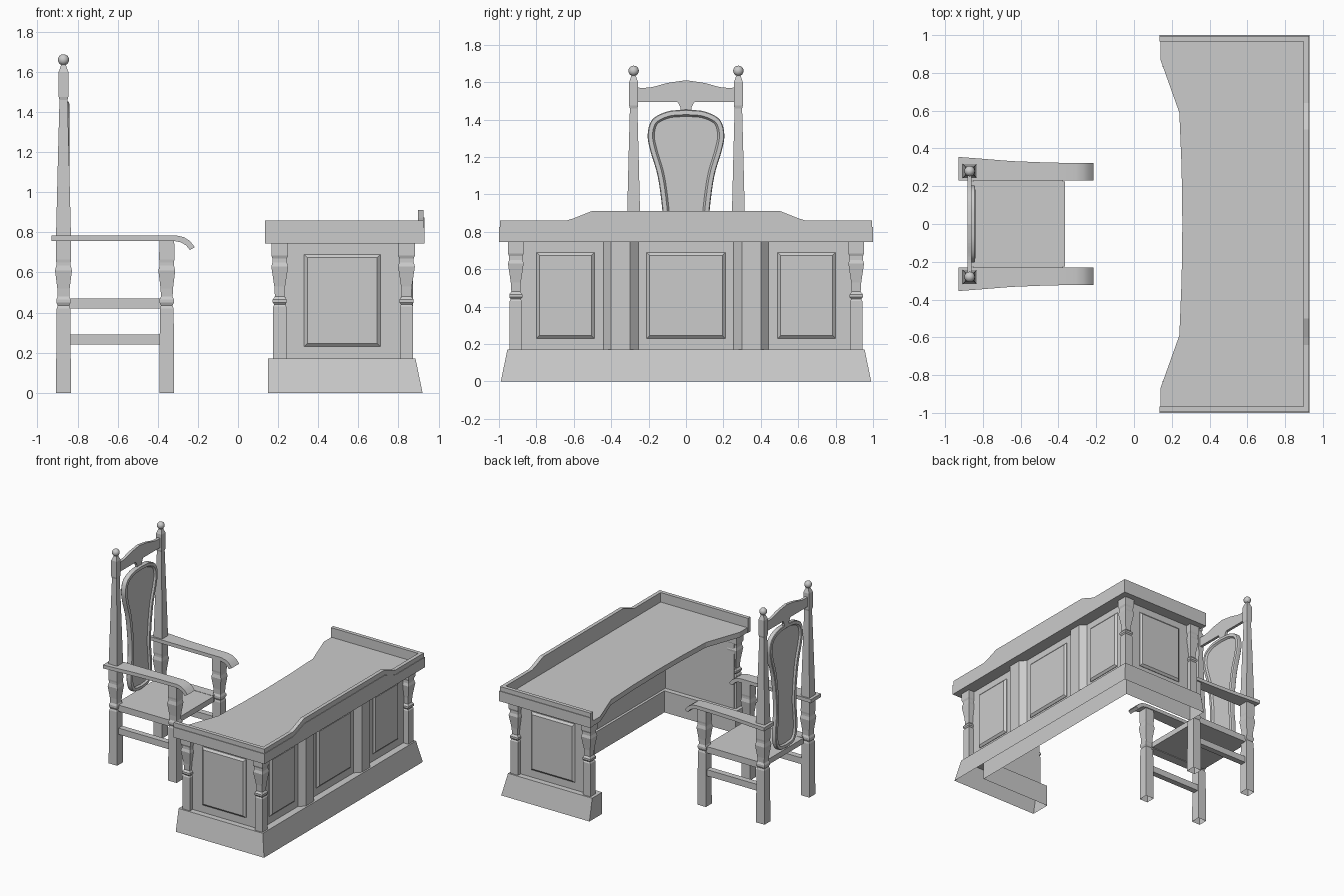
import bpy, bmesh
from mathutils import Vector

if "Cube" in bpy.data.objects:
    bpy.data.objects.remove(bpy.data.objects["Cube"])

def loft(name, rings, caps=(True, True), smooth=False):
    """Skin equal-length closed rings of 3D points into one object."""
    bm = bmesh.new()
    vs = [[bm.verts.new(p) for p in r] for r in rings]
    n = len(rings[0])
    for a, b in zip(vs, vs[1:]):
        for i in range(n):
            j = (i + 1) % n
            bm.faces.new((a[i], a[j], b[j], b[i]))
    if caps[0]:
        bm.faces.new(vs[0][::-1])
    if caps[1]:
        bm.faces.new(vs[-1])
    bmesh.ops.recalc_face_normals(bm, faces=bm.faces)
    me = bpy.data.meshes.new(name)
    bm.to_mesh(me)
    bm.free()
    ob = bpy.data.objects.new(name, me)
    bpy.context.collection.objects.link(ob)
    if smooth:
        smooth_shade(ob)
    return ob

def smooth_shade(ob):
    bpy.ops.object.select_all(action='DESELECT')
    ob.select_set(True)
    bpy.context.view_layer.objects.active = ob
    bpy.ops.object.shade_smooth_by_angle()

def prism_x(name, yz, x0, x1):
    return loft(name, [[(x, y, z) for y, z in yz] for x in (x0, x1)])

def prism_z(name, xy, z0, z1):
    return loft(name, [[(x, y, z) for x, y in xy] for z in (z0, z1)])

def box(name, x0, x1, y0, y1, z0, z1):
    return prism_z(name, [(x0, y0), (x1, y0), (x1, y1), (x0, y1)], z0, z1)

def post(name, x, y, profile, caps=(True, True)):
    """Square post with a profile of (height, half width)."""
    return loft(name, [[(x - h, y - h, z), (x + h, y - h, z), (x + h, y + h, z), (x - h, y + h, z)]
                       for z, h in profile], caps)

def mirrored(pts):
    """Add the y-mirrored half to an open half outline."""
    return pts + [(-a, b) for a, b in reversed(pts) if a > 1e-6]

def spline(pts, steps=5):
    """Catmull-Rom through 2D points."""
    p = [Vector(q) for q in pts]
    p = [2 * p[0] - p[1]] + p + [2 * p[-1] - p[-2]]
    out = []
    for a, b, c, d in zip(p, p[1:], p[2:], p[3:]):
        for k in range(steps):
            t = k / steps
            out.append(0.5 * (2 * b + (c - a) * t + (2 * a - 5 * b + 4 * c - d) * t * t
                              + (3 * b - a - 3 * c + d) * t ** 3))
    return [tuple(v) for v in out] + [tuple(p[-2])]

def inset(pts, d):
    """Offset a clockwise closed outline inwards."""
    out = []
    for i, q in enumerate(pts):
        t = (Vector(pts[(i + 1) % len(pts)]) - Vector(pts[i - 1])).normalized()
        out.append((q[0] + t.y * d, q[1] - t.x * d))
    return out

# ---------------- desk ----------------
# flared plinth, U-shaped and open underneath
def u_ring(ox, oy, z):
    ix, iy = 0.77, 0.83
    return [(x, y, z) for x, y in ((.15, -oy), (ox, -oy), (ox, oy), (.15, oy),
                                   (.15, iy), (ix, iy), (ix, -iy), (.15, -iy))]
loft("desk_plinth", [u_ring(.92, .99, 0), u_ring(.885, .955, .17)], (False, True))

# walls
box("desk_front_wall", .79, .83, -.91, .91, .17, .75)
for s in (-1, 1):
    box("desk_side_wall", .19, .80, s * .87, s * .91, .17, .75)

# raised bevelled panels
def panel_ring(face, a0, a1, z0, z1, off, d):
    return [face(a, off, z) for a, z in ((a0 + d, z0 + d), (a1 - d, z0 + d),
                                         (a1 - d, z1 - d), (a0 + d, z1 - d))]
def panel(name, face, a0, a1):
    loft(name, [panel_ring(face, a0, a1, .23, .69, o, d)
                for o, d in ((-.005, 0), (.004, 0), (.018, .016))])
for y0, y1 in ((-.80, -.49), (-.21, .21), (.49, .80)):
    panel("desk_front_panel", lambda a, o, z: (.83 + o, a, z), y0, y1)
for s in (-1, 1):
    panel("desk_side_panel", lambda a, o, z: (a, s * (.91 + o), z), .33, .71)
    # pilasters with slanted sides
    prism_z("desk_pilaster", [(.82, s * .255), (.83, s * .255), (.872, s * .30), (.872, s * .40),
                              (.83, s * .44), (.82, s * .44)], .17, .75)

# turned corner posts
desk_post = [(.17, .033), (.43, .033), (.44, .027), (.45, .035), (.465, .035), (.48, .024),
             (.53, .027), (.63, .042), (.65, .036), (.67, .036), (.685, .042), (.75, .042)]
for s in (-1, 1):
    for x in (.208, .84):
        post("desk_post", x, s * .91, desk_post)

# table top with shaped inner edge
edge = mirrored([(.98, .14), (.87, .14), (.59, .24), (.3, .252), (0, .256)])
prism_z("desk_top", [(x, y) for y, x in edge] + [(.91, -.98), (.91, .98)], .745, .785)

# rim around three sides: wider lower band and slightly inset upper band
for s in (-1, 1):
    box("desk_side_rim_lower", .135, .93, s * .965, s * 1.0, .745, .825)
    box("desk_side_rim_upper", .135, .925, s * .965, s * .995, .825, .86)
def rim(top_a, top_b, w):
    return mirrored([(w, top_a), (.64, top_a), (.60, top_a + .012), (.50, top_b)])
prism_x("desk_front_rim_lower", [(1.0, .745)] + rim(.825, .873, 1.0) + [(-1.0, .745)], .897, .93)
prism_x("desk_front_rim_upper", [(.995, .8)] + rim(.86, .912, .995) + [(-.995, .8)], .897, .926)

# ---------------- chair ----------------
leg = [(0, .037), (.2, .036), (.42, .034), (.435, .029), (.45, .036), (.465, .036), (.48, .029),
       (.52, .031), (.61, .042), (.635, .036), (.65, .036), (.665, .038)]
upper = [(.79, .037), (1.2, .027), (1.46, .02), (1.475, .024), (1.6, .024), (1.63, .013), (1.645, .013)]
for s in (-1, 1):
    post("chair_front_leg", -.355, s * .275, leg + [(.76, .037)], (False, True))
    post("chair_back_leg", -.87, s * .28, leg + upper, (False, True))
    bpy.ops.mesh.primitive_uv_sphere_add(segments=16, ring_count=10, radius=.028,
                                         location=(-.87, s * .28, 1.66))
    bpy.context.object.name = "chair_finial"
    smooth_shade(bpy.context.object)
    # armrest: stations of top x, top z, bottom x, bottom z, outer y
    arm = [(-.93, .785, -.93, .757, .355), (-.8, .785, -.8, .757, .345),
           (-.65, .785, -.65, .757, .333), (-.45, .785, -.45, .757, .325),
           (-.31, .785, -.32, .757, .323), (-.27, .776, -.285, .75, .323),
           (-.24, .757, -.26, .736, .323), (-.215, .726, -.24, .712, .323)]
    loft("chair_armrest", [[(tx, s * .23, tz), (tx, s * yo, tz), (bx, s * yo, bz), (bx, s * .23, bz)]
                           for tx, tz, bx, bz, yo in arm], smooth=True)
    # side rails
    box("chair_seat_rail", -.85, -.375, s * .22, s * .295, .42, .47)
    box("chair_stretcher", -.85, -.375, s * .252, s * .298, .24, .29)
box("chair_seat", -.87, -.365, -.225, .225, .425, .468)

# crest rail with raised middle, and its link to the splat
crest = spline([(.27, 1.57), (.19, 1.572), (.1, 1.595), (0, 1.61)])
prism_x("chair_crest_rail", [(.27, 1.495)] + mirrored(crest) + [(-.27, 1.495)], -.882, -.86)
prism_x("chair_splat_link", mirrored([(.028, 1.43), (.03, 1.465), (.048, 1.5)]), -.88, -.86)

# vase-shaped back splat with raised border on both faces
half = spline([(0, .48), (.09, .495), (.13, .56), (.135, .66), (.122, .8), (.128, .93), (.152, 1.1),
               (.19, 1.23), (.205, 1.32), (.18, 1.4), (.1, 1.443), (0, 1.453)])
out = mirrored(half)[::-1]
loft("chair_splat", [[(x, y, z) for y, z in inset(out, d)] for x, d in
                     ((-.867, .036), (-.88, .026), (-.88, .004), (-.876, 0), (-.848, 0),
                      (-.842, .004), (-.84, .026), (-.853, .036))], smooth=True)
